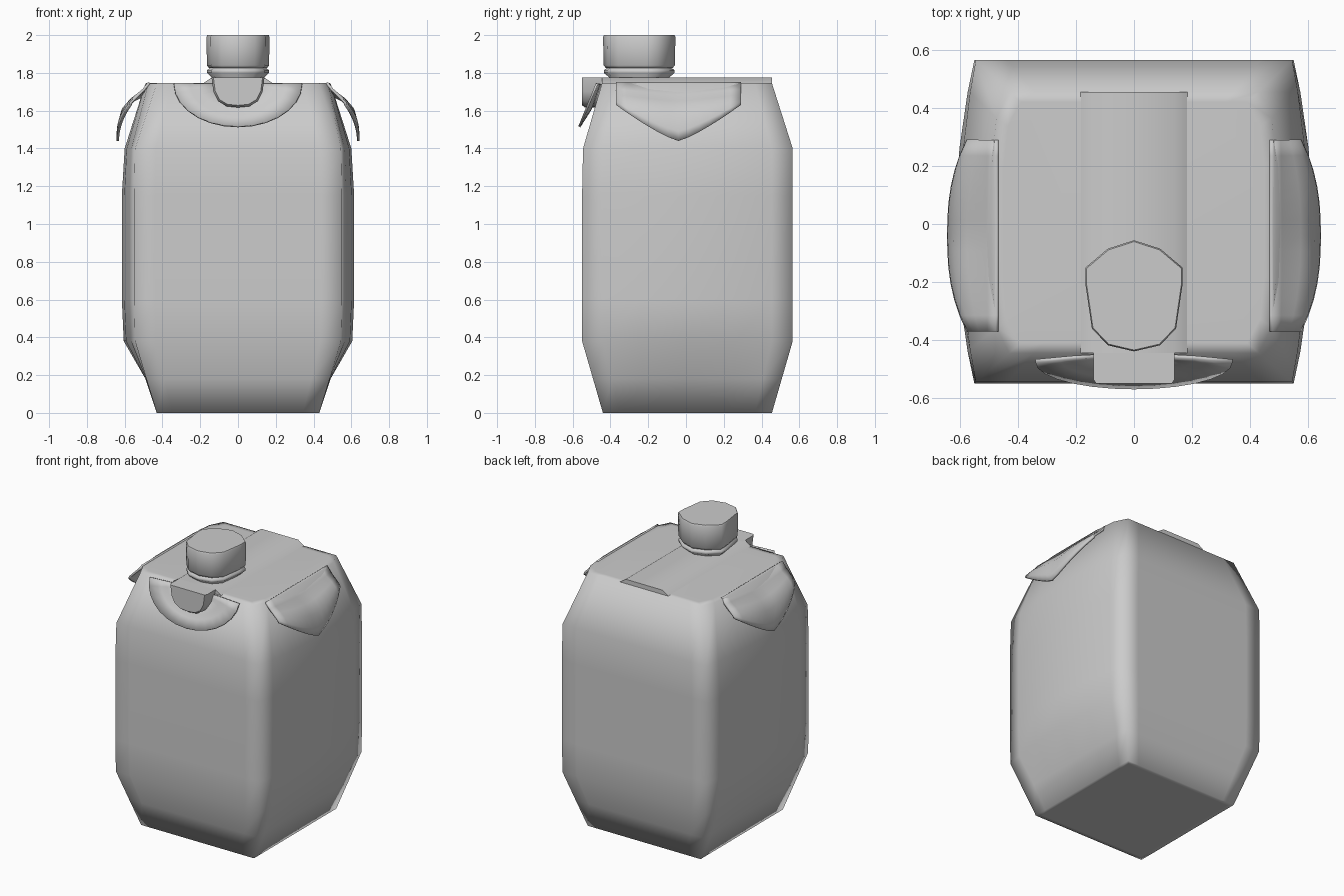
import bpy, bmesh, math

if "Cube" in bpy.data.objects:
    bpy.data.objects.remove(bpy.data.objects["Cube"])


def make(name, verts, faces, angle=60):
    me = bpy.data.meshes.new(name)
    me.from_pydata(verts, [], faces)
    bm = bmesh.new()
    bm.from_mesh(me)
    bmesh.ops.recalc_face_normals(bm, faces=bm.faces)
    bm.to_mesh(me)
    bm.free()
    ob = bpy.data.objects.new(name, me)
    bpy.context.collection.objects.link(ob)
    bpy.ops.object.select_all(action='DESELECT')
    bpy.context.view_layer.objects.active = ob
    ob.select_set(True)
    bpy.ops.object.shade_smooth_by_angle(angle=math.radians(angle))
    return ob


def loft(name, rings, angle=60):
    """Closed stack of rings with end caps."""
    n = len(rings[0])
    verts = [p for r in rings for p in r]
    faces = [(k*n + i, k*n + (i+1) % n, (k+1)*n + (i+1) % n, (k+1)*n + i)
             for k in range(len(rings)-1) for i in range(n)]
    faces += [tuple(range(n)), tuple(range(len(verts)-n, len(verts)))]
    return make(name, verts, faces, angle)


def sheet(name, rows, thick):
    """Open grid of points given a thickness."""
    n = len(rows[0])
    verts = [p for r in rows for p in r]
    faces = [(k*n + i, k*n + i+1, (k+1)*n + i+1, (k+1)*n + i)
             for k in range(len(rows)-1) for i in range(n-1)]
    ob = make(name, verts, faces)
    m = ob.modifiers.new("thickness", 'SOLIDIFY')
    m.thickness, m.offset = thick, 0
    return ob


# Carton body: rectangular rings whose side walls bulge slightly
def ring(z, hx, bulge, yf, yb, power=2):
    ts = (-.8, -.45, 0, .45, .8)
    cy, hy = (yf + yb)/2, (yb - yf)/2
    right = [(hx + bulge*(1 - abs(t)**power), cy + t*hy, z) for t in ts]
    fx = [f*hx for f in (-1, -.8, -.3, .3, .8, 1)]
    return ([(x, yf, z) for x in fx] + right + [(x, yb, z) for x in fx[::-1]]
            + [(-x, y, z) for x, y, z in right[::-1]])


loft("carton_body", [ring(*a) for a in (
    (0, .40, 0, -.41, .425),
    (0, .43, 0, -.44, .455),
    (.18, .485, .005, -.492, .507),
    (.38, .545, .06, -.55, .565),
    (.60, .55, .065, -.55, .565),
    (1.15, .55, .065, -.55, .565),
    (1.40, .545, .055, -.545, .565),
    (1.745, .43, .06, -.445, .455, 6),
    (1.747, .39, .06, -.41, .42, 6))], 85)

# Raised centre strip on the top
strip = ((-.2, 1.735), (-.14, 1.775), (.14, 1.775), (.2, 1.735))
loft("top_seam", [[(x, y, z) for x, z in strip] for y in (-.445, .455)], 50)

# Folded ear on each side, mirrored
mid = ((.47, 1.748), (.505, 1.68), (.57, 1.645), (.615, 1.58), (.635, 1.49), (.637, 1.44))
end = ((.47, 1.748), (.50, 1.71), (.53, 1.68), (.55, 1.66), (.565, 1.645), (.57, 1.63))
rows = []
for k in range(13):
    d = k/6 - 1
    y = -.04 + .33*d
    wx, wz = 1 - abs(d)**2.5, 1 - abs(d)**1.25
    rows.append([(e[0] + (m[0]-e[0])*wx, y, e[1] + (m[1]-e[1])*wz)
                 for m, e in zip(mid, end)])
ear = sheet("side_ear", rows, .014)
ear.modifiers.new("mirror", 'MIRROR')


# Half-round flap standing proud of the front shoulder
def wall(z):
    return -.545 + max(z - 1.4, 0)*.29


rows = []
for r, off in ((.3, .0), (.62, .015), (.75, .025), (1, .045)):
    row = []
    for k in range(15):
        a = math.pi*k/14
        z = 1.743 - .228*r*math.sin(a)
        row.append((.34*r*math.cos(a), wall(z) - .008 - off*(.4 + .6*math.sin(a)), z))
    rows.append(row)
sheet("front_flap", rows, .012)

# Small U-shaped tongue under the spout
half = ((.14, 1.775), (.13, 1.70), (.105, 1.65), (.06, 1.623))
u = list(half) + [(0, 1.617)] + [(-x, z) for x, z in half[::-1]]
loft("front_tongue", [[(x*s, y, 1.775 + (z-1.775)*s) for x, z in u]
                      for y, s in ((-.42, 1), (-.535, 1), (-.55, .93))], 50)

# Screw cap and neck: one uneven oval outline, scaled at each height
h = ((.09, -.085), (.167, -.15), (.167, -.21), (.145, -.36), (.09, -.418))
oval = [(0, -.056)] + list(h) + [(0, -.439)] + [(-x, y) for x, y in h[::-1]]


def cap_ring(z, s):
    return [(x*s, -.25 + (y + .25)*s, z) for x, y in oval]


loft("screw_cap", [cap_ring(*a) for a in (
    (1.825, .92), (1.84, .985), (1.99, 1), (2.0, .975))], 60)
loft("spout_neck", [cap_ring(*a) for a in (
    (1.74, .85), (1.775, .82), (1.80, .98), (1.815, .98), (1.83, .85))], 60)
